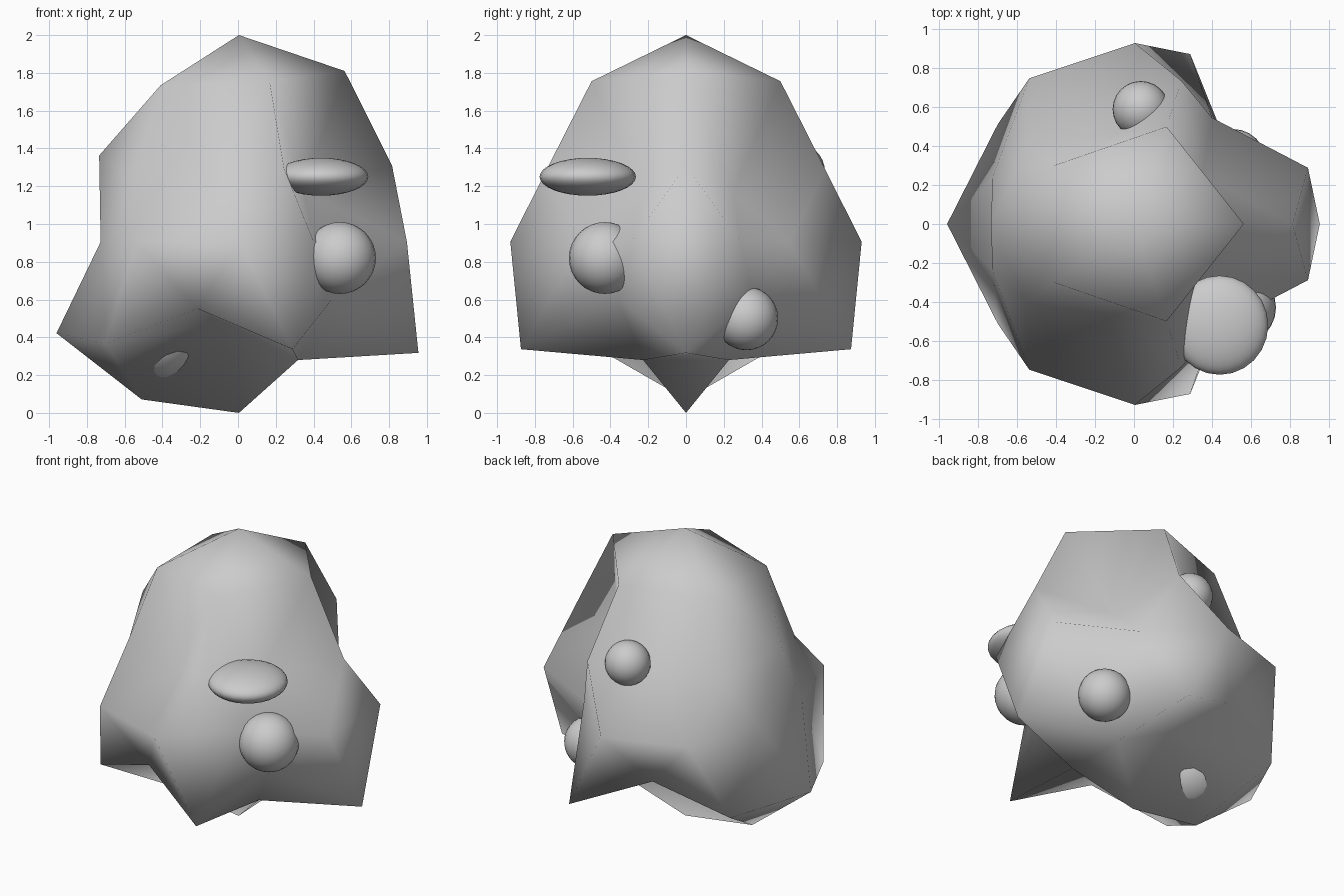
import bpy, math

if "Cube" in bpy.data.objects:
    bpy.data.objects.remove(bpy.data.objects["Cube"])

# Radius of each vertex of the boulder: per ring height, radii ordered by
# azimuth away from +x (the same on both sides of y = 0)
RINGS = {
    1.0: [1.095],
    0.851: [1.064, 1.0, 0.975],
    0.526: [0.50, 0.57, 0.87],
    0.447: [0.906, 0.865, 0.77],
    0.0: [0.935, 0.675, 0.93, 0.925, 0.77],
    -0.447: [0.68, 0.79, 1.08],
    -0.526: [1.117, 1.08, 1.025],
    -0.851: [0.735, 0.50, 0.98],
    -1.0: [0.905],
}
CENTRE = (0.005, 0.0, 0.905)


def ring_radius(co):
    d = co.normalized()
    key = min(RINGS, key=lambda z: abs(z - d.z))
    radii = RINGS[key]
    if len(radii) == 1:
        return radii[0]
    azimuth = abs(math.degrees(math.atan2(d.y, d.x)))
    step = 36 if len(radii) == 5 else 72
    return radii[min(int((azimuth + 0.5) // step), len(radii) - 1)]


# Lumpy low-poly boulder
bpy.ops.mesh.primitive_ico_sphere_add(subdivisions=2, radius=1, location=CENTRE)
body = bpy.context.object
body.name = "boulder_body"
for v in body.data.vertices:
    v.co = v.co.normalized() * ring_radius(v.co)
bpy.ops.object.shade_smooth()


def lump(name, location, radii):
    bpy.ops.mesh.primitive_uv_sphere_add(segments=24, ring_count=16, radius=1, location=location)
    ob = bpy.context.object
    ob.name = name
    ob.scale = radii
    bpy.ops.object.shade_smooth()


# Pebbles and lumps set into the hollows
lump("flat_pebble", (0.44, -0.52, 1.25), (0.25, 0.255, 0.10))
lump("front_pebble", (0.54, -0.43, 0.82), (0.19, 0.19, 0.19))
lump("back_pebble", (0.035, 0.59, 1.28), (0.145, 0.145, 0.145))
lump("side_pebble", (0.51, 0.32, 0.50), (0.168, 0.168, 0.168))
lump("under_pebble", (-0.44, 0.0, 0.44), (0.268, 0.268, 0.268))
